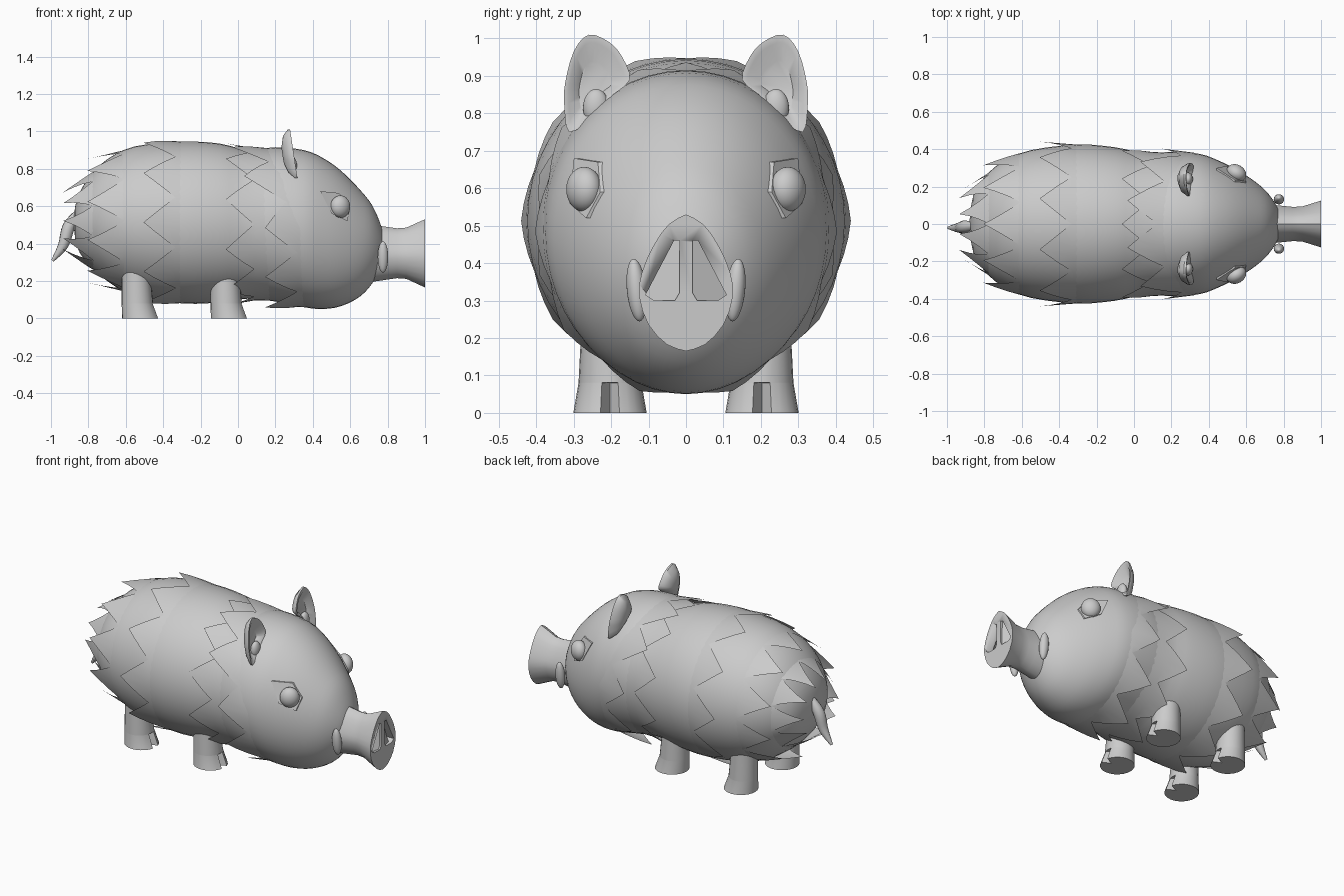
import bpy, bmesh, math
from mathutils import Vector

if "Cube" in bpy.data.objects:
    bpy.data.objects.remove(bpy.data.objects["Cube"])

TAU = 2 * math.pi
# body sections: x, top, bottom, half width
BODY = [(-.88, .53, .51, .01), (-.86, .64, .38, .15), (-.80, .75, .29, .25), (-.70, .85, .20, .335),
        (-.55, .92, .12, .395), (-.30, .945, .08, .425), (-.10, .935, .085, .41), (.05, .90, .105, .38),
        (.20, .915, .09, .385), (.35, .90, .06, .375), (.45, .86, .05, .34), (.55, .79, .065, .29),
        (.65, .69, .115, .225), (.72, .60, .19, .16), (.77, .48, .29, .08), (.785, .39, .37, .01)]


def make(name, verts, faces, angle=35):
    me = bpy.data.meshes.new(name)
    me.from_pydata([tuple(v) for v in verts], [], faces)
    bm = bmesh.new()
    bm.from_mesh(me)
    bmesh.ops.recalc_face_normals(bm, faces=bm.faces)
    bm.to_mesh(me)
    bm.free()
    ob = bpy.data.objects.new(name, me)
    bpy.context.collection.objects.link(ob)
    smooth(ob, angle)
    return ob


def smooth(ob, angle=35):
    bpy.ops.object.select_all(action='DESELECT')
    ob.select_set(True)
    bpy.context.view_layer.objects.active = ob
    bpy.ops.object.shade_smooth_by_angle(angle=math.radians(angle))


def loft(name, rings, angle=35, caps=True):
    n = len(rings[0])
    faces = [(k * n + i, k * n + (i + 1) % n, (k + 1) * n + (i + 1) % n, (k + 1) * n + i)
             for k in range(len(rings) - 1) for i in range(n)]
    if caps:
        faces += [tuple(range(n)), tuple(range((len(rings) - 1) * n, len(rings) * n))]
    return make(name, [v for r in rings for v in r], faces, angle)


def section(x):
    x = min(max(x, BODY[0][0]), BODY[-1][0])
    for a, b in zip(BODY, BODY[1:]):
        if x <= b[0]:
            f = (x - a[0]) / (b[0] - a[0])
            return [p + (q - p) * f for p, q in zip(a, b)]


def on_body(sec, ang, scale=1.0, x=None):
    # angle 0 points up
    sx, top, bot, w = sec
    return (sx if x is None else x, w * scale * math.sin(ang),
            (top + bot) / 2 + (top - bot) / 2 * scale * math.cos(ang))


def spline(pts, steps):
    out = []
    for i in range(len(pts) - 1):
        a, b = Vector(pts[max(i - 1, 0)]), Vector(pts[i])
        c, d = Vector(pts[i + 1]), Vector(pts[min(i + 2, len(pts) - 1)])
        for s in range(steps):
            t = s / steps
            out.append(b + (c - a) * t / 2 + (2 * a - 5 * b + 4 * c - d) * t * t / 2
                       + (3 * b - a - 3 * c + d) * t ** 3 / 2)
    return out + [Vector(pts[-1])]


# body and head in one smooth form
loft("body", [[on_body(s, TAU * i / 48) for i in range(48)] for s in spline(BODY, 3)], 60)


# overlapping coat layers with a pointed rear edge
def coat(name, notch, length, flare, phase, slant=0.0, teeth=10, sub=6):
    front, mid, edge = [], [], []
    n = teeth * sub
    for i in range(n):
        a = TAU * (i / n)
        u = (i / sub + phase) % 1
        tri = 1 - abs(2 * u - 1)
        x = notch + slant * min(1, 1 - math.cos(a))
        sec = section(x)
        front.append(on_body(section(x + .12), a, .985))
        mid.append(on_body(sec, a, 1.012))
        edge.append(on_body(sec, a, 1.012 + (flare - 1.012) * tri, x - .005 - length * tri))
    loft(name, [front, mid, edge], 30, caps=False)


coat("coat_neck", .13, .17, 1.07, 0, slant=.19)
coat("coat_shoulder", .09, .15, 1.08, .5)
coat("coat_middle", -.33, .17, 1.045, 0)
coat("coat_rump", -.60, .20, .88, .5)
coat("coat_rear", -.77, .16, .62, 0)

# tail
cu = bpy.data.curves.new("tail", 'CURVE')
cu.dimensions = '3D'
cu.bevel_depth = 1
cu.bevel_resolution = 3
cu.use_fill_caps = True
sp = cu.splines.new('POLY')
path = spline([(-.85, -.01, .57, .02), (-.905, -.015, .49, .034), (-.935, -.02, .39, .028),
               (-.992, -.02, .308, .008)], 4)
sp.points.add(len(path) - 1)
for p, v in zip(sp.points, path):
    p.co, p.radius = (v[0], v[1], v[2], 1), v[3]
bpy.context.collection.objects.link(bpy.data.objects.new("tail", cu))


# legs with flared cloven hooves
def leg(name, x, y):
    rings = []
    for z, r, cx, cleft in [(0, .098, .008, .055), (.08, .084, -.008, .035), (.081, .084, -.008, 0),
                            (.18, .079, -.013, 0), (.32, .079, -.013, 0)]:
        ring = []
        for i in range(24):
            a = TAU * i / 24
            rr = r - (cleft if i == 0 else 0)
            ring.append((x + cx + rr * math.cos(a), y + rr * math.sin(a), z))
        rings.append(ring)
    loft(name, rings, 30)


for side, s in (("right", -1), ("left", 1)):
    leg("front_leg_" + side, -.055, s * .203)
    leg("back_leg_" + side, -.53, s * .203)

# snout with a pointed oval disc
half = [(0, .53), (.045, .505), (.085, .45), (.118, .375), (.125, .31), (.10, .235), (.05, .182), (0, .165)]
half = [(v[0], v[1]) for v in spline([(y, z, 0) for y, z in half], 2)]
outline = half + [(-y, z) for y, z in half[-2:0:-1]]
snout = loft("snout", [[(x, y * k, .35 + (z - .35) * k) for y, z in outline]
                       for x, k in [(.70, .85), (.80, .77), (.85, .73), (.90, .75), (1.0, 1.0)]], 40)

# sloping nostrils cut into the disc
for s in (-1, 1):
    tri = [(.017, .46, .015), (.032, .46, .05), (.108, .315, .05), (.085, .30, .02), (.03, .30, .01), (.018, .32, .01)]
    cut = loft("nostril_cutter", [[(1.03, s * y, z) for y, z, d in tri],
                                  [(1 - d, s * y, z) for y, z, d in tri]])
    cut.hide_render = True
    cut.hide_set(True)
    m = snout.modifiers.new("nostril", 'BOOLEAN')
    m.operation = 'DIFFERENCE'
    m.object = cut


def ball(name, loc, size, rot=(0, 0, 0)):
    bpy.ops.mesh.primitive_uv_sphere_add(segments=24, ring_count=14, radius=1, location=loc, rotation=rot)
    ob = bpy.context.object
    ob.name, ob.scale = name, size
    smooth(ob, 60)


def side_y(x, z):
    # half width of the head at a given x and z
    _, top, bot, w = section(x)
    k = (z - (top + bot) / 2) / ((top - bot) / 2)
    return w * math.sqrt(max(0, 1 - k * k))


EAR = [(.195, .85), (.15, .89), (.17, .95), (.205, .99), (.26, 1.01), (.30, .965), (.323, .88),
       (.325, .82), (.312, .75), (.25, .79)]
LID = [(.44, .68), (.54, .67), (.60, .59), (.585, .52), (.50, .56)]
for side, s in (("right", -1), ("left", 1)):
    # tusks
    ball("tusk_" + side, (.775, s * .132, .328), (.028, .026, .084), (s * -.1, 0, 0))

    # eyes set on angular lids
    ball("eye_" + side, (.547, s * .272, .597), (.056, .045, .06), (0, 0, s * -.55))
    lid = [(x, s * (side_y(x, z) + .012), z) for x, z in LID]
    base = [(x, s * (side_y(x, z) - .03), z) for x, z in LID]
    loft("eyelid_" + side, [base, lid], 20)

    # cupped ears
    rim = [Vector((.28 + (1 - z) * .15, s * y, z)) for y, z in EAR]
    rim = [Vector(v) for v in spline(rim + rim[:1], 3)[:-1]]
    c = Vector((.305, s * .245, .87))

    def ring(k, dx):
        return [c + (v - c) * k + Vector((dx, 0, 0)) for v in rim]
    loft("ear_" + side, [ring(.3, -.065), ring(.75, -.045), ring(1, -.012), ring(1, 0),
                         ring(.85, -.003), ring(.5, -.035)], 45)
    # inner fold of the ear
    ball("ear_fold_" + side, (.29, s * .24, .815), (.025, .035, .05), (0, 0, 0))
